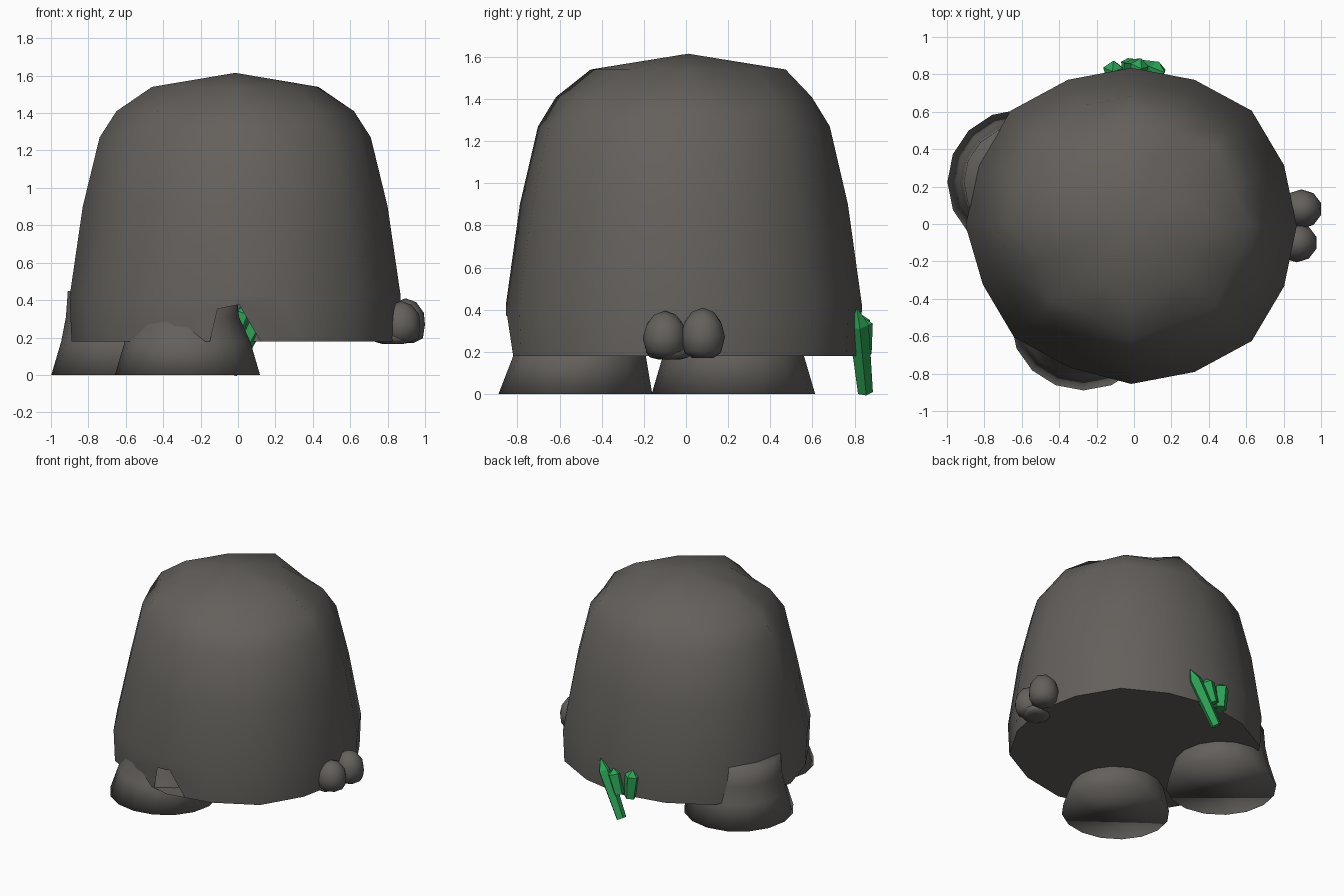
import bpy, bmesh, math
from mathutils import Vector

if "Cube" in bpy.data.objects:
    bpy.data.objects.remove(bpy.data.objects["Cube"])


def material(name, rgb):
    m = bpy.data.materials.new(name)
    m.use_nodes = True
    m.diffuse_color = (*rgb, 1)
    m.node_tree.nodes["Principled BSDF"].inputs["Base Color"].default_value = (*rgb, 1)
    return m


STONE = material("warm grey stone", (0.127, 0.118, 0.108))
GREEN = material("crystal green", (0.025, 0.36, 0.09))


def finish(bm, name, mat, smooth):
    bmesh.ops.recalc_face_normals(bm, faces=bm.faces)
    mesh = bpy.data.meshes.new(name)
    for f in bm.faces:
        f.smooth = smooth
    bm.to_mesh(mesh)
    bm.free()
    mesh.materials.append(mat)
    obj = bpy.data.objects.new(name, mesh)
    bpy.context.collection.objects.link(obj)
    return obj


def lathe(profile, sides, apex=None):
    """Stack rings of (radius, height, corners); fewer corners give a coarser outline."""
    bm = bmesh.new()
    rings = []
    for r, z, corners in profile:
        ring = []
        half = math.pi / corners
        for i in range(sides):
            a = math.tau * i / sides
            k = r * math.cos(half) / math.cos(a % (2 * half) - half)
            ring.append(bm.verts.new((k * math.cos(a), k * math.sin(a), z)))
        rings.append(ring)
    for low, high in zip(rings, rings[1:]):
        for i in range(sides):
            j = (i + 1) % sides
            bm.faces.new((low[i], low[j], high[j], high[i]))
    bm.faces.new(rings[0])
    if apex is None:
        bm.faces.new(rings[-1])
    else:
        tip = bm.verts.new((0, 0, apex))
        for i in range(sides):
            bm.faces.new((rings[-1][i], rings[-1][(i + 1) % sides], tip))
    return bm


# Hollow domed shell with a floor, slightly oval with uneven diagonals
bm = lathe([(0.875, 0.18, 16), (0.885, 0.42, 16), (0.815, 0.9, 16), (0.725, 1.27, 16),
            (0.635, 1.41, 8), (0.445, 1.54, 4)], 16, 1.615)
for v in bm.verts:
    x, y, z = v.co
    off_axis = min(abs(x), abs(y)) > 0.01
    if z < 1.3 and abs(abs(x) - abs(y)) < 0.01:
        v.co.xy *= 1.03
    if off_axis and x < 0 and y < 0 and z < 1.5:
        v.co.xy *= 0.93 if z > 0.5 else 0.97
    if off_axis and x > 0 and y > 0 and 0.5 < z < 1.3:
        v.co.xy *= 0.98
    if off_axis and x * y < 0 and z > 1.5:
        v.co.xy *= 1.2 if abs(abs(x) - abs(y)) < 0.01 else 1.1
    v.co.y *= 0.955 if z < 1.5 else 1.04
    v.co.x -= 0.015
    v.co.y -= 0.01 if z < 1.5 else -0.01


# Small doorway opening in the front wall
def front_wall():
    return [f for f in bm.faces if f.calc_center_median().y < -0.6
            and f.calc_center_median().z < 0.5 and abs(f.normal.z) < 0.5]


bm.normal_update()
for point, normal in [((-0.15, 0, 0.18), (-0.97, 0, 0.23)),
                      ((0.12, 0, 0.18), (0.86, 0, 0.5)),
                      ((0, 0, 0.375), (-0.2, 0, 0.98))]:
    faces = front_wall()
    geom = faces + list({e for f in faces for e in f.edges}) + list({v for f in faces for v in f.verts})
    bmesh.ops.bisect_plane(bm, geom=geom, plane_co=point, plane_no=normal)
    bm.normal_update()
door = []
for f in front_wall():
    c = f.calc_center_median()
    if c.z < 0.36 and -0.15 + (c.z - 0.18) * 0.24 < c.x < 0.12 - (c.z - 0.18) * 0.58:
        door.append(f)
bmesh.ops.delete(bm, geom=door, context="FACES")
for e in bm.edges:
    if all(v.co.z < 0.181 for v in e.verts):
        e.smooth = False
finish(bm, "dome_shell", STONE, True)

# Two tapered feet on the right side; the front one leans back under the shell
for name, x, y, neck, top, depth, lean in [
        ("front_foot", -0.27, -0.525, 0.265, 0.41, 0.94, 0.11),
        ("back_foot", -0.61, 0.225, 0.3, 0.45, 1, 0)]:
    bm = lathe([(0.388, 0, 16), (0.335, 0.18, 16), (neck + 0.01, 0.31, 16), (neck, top, 16)], 16)
    for v in bm.verts:
        v.co.y = v.co.y * depth + v.co.z * lean
    bmesh.ops.translate(bm, verts=bm.verts, vec=(x, y, 0))
    finish(bm, name, STONE, True)

# Pair of flat-bottomed pebbles on the left side, on a low third one
for name, centre, size in [("rear_pebble", (0.895, 0.08, 0.27), (0.11, 0.105, 0.14)),
                           ("front_pebble", (0.87, -0.1, 0.265), (0.11, 0.105, 0.13)),
                           ("base_pebble", (0.83, -0.08, 0.2), (0.11, 0.11, 0.05))]:
    bm = bmesh.new()
    bmesh.ops.create_icosphere(bm, subdivisions=2, radius=1)
    for v in bm.verts:
        low = max(v.co.z, -0.7)
        v.co = Vector(centre) + Vector((v.co.x * size[0], v.co.y * size[1], low * size[2]))
    finish(bm, name, STONE, True)

# Cluster of pointed crystals at the back
for name, base, tip, radius in [
        ("long_crystal", (-0.04, 0.85, 0.01), (0.165, 0.81, 0.41), 0.05),
        ("middle_crystal", (-0.02, 0.84, 0.19), (0.04, 0.83, 0.37), 0.055),
        ("short_crystal", (-0.1, 0.825, 0.18), (-0.115, 0.815, 0.39), 0.056)]:
    base, tip = Vector(base), Vector(tip)
    length = (tip - base).length
    bm = lathe([(radius * 0.75, 0, 5), (radius, length * 0.8, 5)], 5, length)
    turn = (tip - base).to_track_quat("Z", "Y").to_matrix().to_4x4()
    bmesh.ops.transform(bm, matrix=turn, verts=bm.verts)
    bmesh.ops.translate(bm, verts=bm.verts, vec=base)
    finish(bm, name, GREEN, False)
